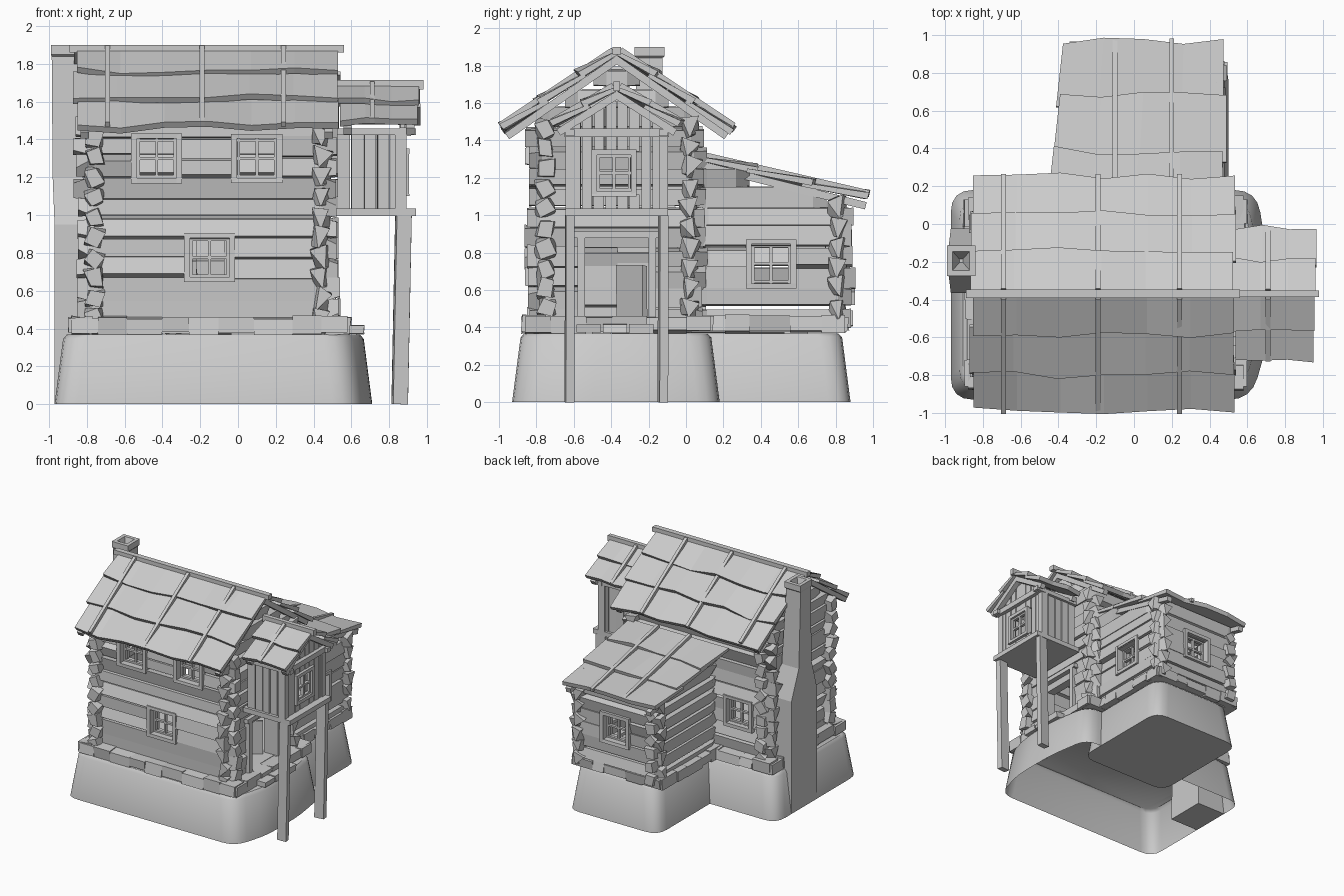
import bpy, bmesh, math, random
from mathutils import Vector

random.seed(4)
old = bpy.data.objects.get("Cube")
if old:
    bpy.data.objects.remove(old)

grey = bpy.data.materials.new("plain grey")
grey.use_nodes = True
grey.diffuse_color = (0.6, 0.6, 0.6, 1)
grey.node_tree.nodes["Principled BSDF"].inputs["Base Color"].default_value = (0.6, 0.6, 0.6, 1)


def rnd(a):
    return random.uniform(-a, a)


def finish(name, bm, smooth=False):
    bmesh.ops.recalc_face_normals(bm, faces=bm.faces)
    mesh = bpy.data.meshes.new(name)
    bm.to_mesh(mesh)
    bm.free()
    mesh.materials.append(grey)
    obj = bpy.data.objects.new(name, mesh)
    bpy.context.collection.objects.link(obj)
    if smooth:
        bpy.ops.object.select_all(action='DESELECT')
        obj.select_set(True)
        bpy.context.view_layer.objects.active = obj
        bpy.ops.object.shade_smooth_by_angle(angle=math.radians(40))


def loft(bm, rings, closed_start=True):
    vs = [[bm.verts.new(p) for p in r] for r in rings]
    n = len(vs[0])
    for a, b in zip(vs, vs[1:]):
        for i in range(n):
            j = (i + 1) % n
            bm.faces.new((a[i], a[j], b[j], b[i]))
    if closed_start:
        bm.faces.new(vs[0])
    bm.faces.new(vs[-1])


def beam(bm, p, q, w, h, jit=0.0, twist=0.0, tips=(False, False), wedge=False):
    """Four-sided beam from p to q; tips gives rough-hewn or wedge-shaped ends."""
    p, q = Vector(p), Vector(q)
    d = (q - p).normalized()
    side = d.cross(Vector((0, 0, 1)))
    side = side.normalized() if side.length > 0.01 else Vector((1, 0, 0))
    up = side.cross(d)
    sec = [(sx * w / 2 + rnd(jit), sy * h / 2 + rnd(jit))
           for sx, sy in ((-1, -1), (1, -1), (1, 1), (-1, 1))]
    base = rnd(twist)
    low, turn, grow = (0.1, 0.3, 1.0) if wedge else (1, 0.6, 0.85)
    stops = []
    for end, inward, tip in ((p, d, tips[0]), (q, -d, tips[1])):
        pair = [(end, base + rnd(turn), grow, low),
                (end + inward * 0.07, base, 1, 1)] if tip else [(end, base, 1, 1)]
        stops += pair if end is p else pair[::-1]
    rings = []
    for c, ang, s, low in stops:
        ca, sa = math.cos(ang) * s, math.sin(ang) * s
        shape = [(x * low if y < 0 else x, y) for x, y in sec]
        rings.append([c + side * (x * ca - y * sa) + up * (x * sa + y * ca) for x, y in shape])
    loft(bm, rings)


PITCH, FIRST = 0.107, 0.505
RIDGE_Y = -0.37


def log_wall(name, axis, c, lo, hi, rows, holes=(), limit=None, wedge=False):
    """Stack of logs along an axis, broken at (start, end, bottom, top) holes."""
    bm = bmesh.new()
    start = FIRST if axis == 'x' else FIRST - PITCH / 2
    for i in range(rows):
        z = start + i * PITCH
        a, b = lo + rnd(0.015), hi + rnd(0.015)
        if limit:
            a, b = limit(z + PITCH * 0.35, a, b)
            if b - a < 0.08:
                continue
        cuts = [a]
        for h in sorted(holes):
            if h[2] < z < h[3]:
                cuts += [h[0], h[1]]
        cuts.append(b)
        for s, e in zip(cuts[::2], cuts[1::2]):
            pts = [(t, c, z) if axis == 'x' else (c, t, z) for t in (s, e)]
            tips = (s == a and e - s > 0.16, e == b and e - s > 0.16)
            beam(bm, *pts, 0.088, 0.098, 0.013, 0.24, tips, wedge)
    finish(name, bm)


def window(name, axis, c, t, z, w=0.27, h=0.26, deep=0.13):
    """Framed window with a thin sash and a cross of glazing bars."""
    bm = bmesh.new()
    at = (lambda u, v: (u, c, v)) if axis == 'x' else (lambda u, v: (c, u, v))
    a, b, lo, hi = t - w / 2, t + w / 2, z - h / 2, z + h / 2
    thin = 0.025

    def upright(u, width, depth):
        size = (width, depth) if axis == 'x' else (depth, width)
        beam(bm, at(u, lo), at(u, hi), *size, 0.001)

    for u in (a + 0.015, b - 0.015):
        upright(u, 0.03, deep)
    for v in (lo + 0.013, hi - 0.013):
        beam(bm, at(a, v), at(b, v), deep, 0.027, 0.002)
    for u in (a + 0.038, t, b - 0.038):
        upright(u, 0.015, thin)
    for v in (lo + 0.034, z, hi - 0.034):
        beam(bm, at(a, v), at(b, v), thin, 0.015)
    finish(name, bm)


def roof_slope(name, x0, x1, top, low, rows, battens, segs=6, flare=0.0):
    """Overlapping wavy board rows on one slope, with battens across them."""
    bm = bmesh.new()
    top, low = Vector((0, *top)), Vector((0, *low))
    d = low - top
    n = Vector((1, 0, 0)).cross(d).normalized()
    n = n if n.z > 0 else -n
    for k in range(rows):
        ta, tb = max(0, k / rows - 0.06), (k + 1) / rows
        rings = []
        ends = (rnd(0.012), rnd(0.012))
        for i in range(segs + 1):
            f = i / segs
            t = tb + rnd(0.033)

            def across(s):
                left = x0 - flare * (1 - s) + ends[0]
                return Vector((left + (x1 + ends[1] - left) * f, 0, 0))

            up, dn = across(ta) + top + d * ta, across(t) + top + d * t
            lift = 0.03 + rnd(0.02)
            rings.append([up, dn + n * (lift - 0.012), dn + n * (lift + 0.024), up + n * 0.022])
        loft(bm, rings)
    for x in battens:
        e = Vector((x, 0, 0))
        beam(bm, e + top + n * 0.035, e + top + d + n * 0.055, 0.026, 0.03)
    for x in (x0 + 0.05, x1 - 0.05):
        e = Vector((x, 0, 0))
        beam(bm, e + top - n * 0.02, e + top + d - n * 0.015, 0.045, 0.04)
    finish(name, bm)


# Plinth: a tapered rounded block open underneath, and a closed one for the wing
def rounded(pts, inset, z, r=0.12, steps=4):
    mid = sum((Vector(p) for p in pts), Vector((0, 0))) / len(pts)
    pts = [Vector((p[0] - math.copysign(inset, p[0] - mid.x),
                   p[1] - math.copysign(inset, p[1] - mid.y))) for p in pts]
    ring = []
    for i, p in enumerate(pts):
        a, b = pts[i - 1] - p, pts[(i + 1) % len(pts)] - p
        a = p + a.normalized() * min(r, a.length * 0.45)
        b = p + b.normalized() * min(r, b.length * 0.45)
        for s in range(steps + 1):
            t = s / steps
            q = a * (1 - t) ** 2 + p * 2 * t * (1 - t) + b * t * t
            ring.append((q.x, q.y, z))
    return ring


house_plan = [(-0.97, -0.93), (0.62, -0.93), (0.71, -0.62), (0.71, -0.2), (0.65, 0.18), (-0.97, 0.18)]
wing_plan = [(-0.35, -0.05), (0.5, -0.05), (0.5, 0.88), (-0.35, 0.88)]
for name, plan, solid in (("house_plinth", house_plan, False), ("wing_plinth", wing_plan, True)):
    bm = bmesh.new()
    loft(bm, [rounded(plan, 0, 0), rounded(plan, 0.045, 0.345), rounded(plan, 0.065, 0.368)], solid)
    finish(name, bm, True)

# Row of rough foundation stones around the house
bm = bmesh.new()
corners = [(-0.83, -0.81), (0.53, -0.81), (0.53, 0.08), (0.41, 0.08),
           (0.41, 0.8), (-0.31, 0.8), (-0.31, 0.08), (-0.83, 0.08)]
for i, p in enumerate(corners):
    p, q = Vector((*p, 0.417)), Vector((*corners[(i + 1) % 8], 0.417))
    d = (q - p).normalized()
    p, q = p - d * 0.05, q + d * 0.05
    count = max(1, round((q - p).length / 0.17))
    cuts = [(k + (rnd(0.25) if 0 < k < count else 0)) / count for k in range(count + 1)]
    for s, e in zip(cuts, cuts[1:]):
        beam(bm, p.lerp(q, s), p.lerp(q, e), 0.13, 0.082, 0.01, 0.06)
for y in (-0.52, -0.38, -0.24):
    beam(bm, (0.61, y - 0.065, 0.392), (0.61, y + 0.065, 0.392), 0.11, 0.045, 0.006)
finish("foundation_stones", bm)

bm = bmesh.new()
beam(bm, (-0.78, RIDGE_Y, 0.415), (0.48, RIDGE_Y, 0.415), 0.8, 0.08)
beam(bm, (0.05, 0, 0.415), (0.05, 0.8, 0.415), 0.68, 0.08)
finish("floor", bm)


# Log walls of the main house
def gable(z, a, b):
    half = (1.86 - z) / 0.7
    return max(a, RIDGE_Y - half), min(b, RIDGE_Y + half)


def shed(z, a, b):
    return a, min(b, 0.1 + (1.30 - z) / 0.26)


log_wall("front_wall", 'x', -0.75, -0.86, 0.53, 10,
         [(-0.56, -0.30, 1.2, 1.43), (-0.03, 0.23, 1.2, 1.43), (-0.28, -0.02, 0.66, 0.9)])
log_wall("back_wall", 'x', 0.02, -0.86, 0.53, 10,
         [(-0.67, -0.41, 0.66, 0.9), (-0.22, 0.3, 0.4, 0.9)], wedge=True)
log_wall("right_wall", 'y', -0.76, -0.85, 0.1, 13, limit=gable)
log_wall("left_wall", 'y', 0.44, -0.85, 0.1, 13, [(-0.55, -0.19, 0.4, 0.87)], gable, True)

# Log walls of the back wing
log_wall("wing_back_wall", 'x', 0.81, -0.36, 0.49, 6, [(-0.07, 0.19, 0.66, 0.9)], wedge=True)
log_wall("wing_right_wall", 'y', -0.28, 0.05, 0.89, 8, limit=shed)
log_wall("wing_left_wall", 'y', 0.40, 0.05, 0.89, 8, [(0.33, 0.58, 0.63, 0.85)], shed, True)

# Windows
window("front_window_upper_right", 'x', -0.75, -0.43, 1.30)
window("front_window_upper_left", 'x', -0.75, 0.10, 1.30)
window("front_window_lower", 'x', -0.75, -0.15, 0.775)
window("back_window", 'x', 0.02, -0.54, 0.775)
window("wing_back_window", 'x', 0.81, 0.06, 0.775)
window("wing_side_window", 'y', 0.40, 0.455, 0.74)
window("porch_window", 'y', 0.875, -0.385, 1.225, 0.24, 0.25, 0.06)

# Door frame and the door leaf standing ajar inside
bm = bmesh.new()
for y in (-0.56, -0.18):
    beam(bm, (0.45, y, 0.43), (0.45, y, 0.9), 0.13, 0.04)
beam(bm, (0.45, -0.6, 0.895), (0.45, -0.14, 0.895), 0.13, 0.035)
finish("door_frame", bm)
bm = bmesh.new()
beam(bm, (0.39, -0.22, 0.59), (0.2, -0.36, 0.59), 0.035, 0.28, 0.006)
finish("door_leaf", bm)

# Roofs, with ridge beams
for name, y in (("front_roof", -0.965), ("back_roof", 0.225)):
    roof_slope(name, -0.86, 0.53, (RIDGE_Y, 1.855), (y, 1.435), 3, (-0.69, -0.19, 0.24))
bm = bmesh.new()
beam(bm, (-0.89, RIDGE_Y, 1.88), (0.56, RIDGE_Y, 1.88), 0.045, 0.04)
beam(bm, (0.5, RIDGE_Y, 1.69), (0.98, RIDGE_Y, 1.69), 0.035, 0.05)
finish("ridge_beams", bm)
roof_slope("wing_roof", -0.37, 0.48, (0.08, 1.29), (0.965, 1.065), 3, (-0.1, 0.2), 4, 0.1)
for name, y in (("porch_roof_front", -0.69), ("porch_roof_back", -0.05)):
    roof_slope(name, 0.53, 0.96, (RIDGE_Y, 1.665), (y, 1.455), 2, (0.71,), 3)

# Raised porch room: floor, posts, rails and upright planks
bm = bmesh.new()
beam(bm, (0.5, RIDGE_Y, 1.015), (0.94, RIDGE_Y, 1.015), 0.55, 0.04)
for y in (-0.62, -0.12):
    beam(bm, (0.855, y - 0.002, 0), (0.875, y, 1.0), 0.05, 0.08, 0.004)
    beam(bm, (0.86, y, 1.0), (0.86, y, 1.45), 0.06, 0.05)
    beam(bm, (0.52, y, 1.44), (0.94, y, 1.44), 0.05, 0.035)
beam(bm, (0.885, -0.65, 1.44), (0.885, -0.09, 1.44), 0.06, 0.045)
finish("porch_frame", bm)

bm = bmesh.new()
for y in (-0.61, -0.13):
    for k in range(5):
        x = 0.56 + k * 0.07
        beam(bm, (x, y, 1.02), (x, y, 1.44), 0.064, 0.025, 0.003, 0.08)
for k in range(8):
    y = -0.59 + k * 0.0629
    top = 1.63 - abs(y - RIDGE_Y) * 0.62
    spans = [(1.02, 1.11), (1.34, top)] if abs(y + 0.385) < 0.12 else [(1.02, top)]
    for a, b in spans:
        beam(bm, (0.87, y, a), (0.87, y, b), 0.025, 0.056, 0.003)
finish("porch_planks", bm)

# Chimney: wide foot, narrow stack and a sunken flue
bm = bmesh.new()


def square(x0, x1, half, z):
    c = -0.195
    return [(x0, c - half, z), (x1, c - half, z), (x1, c + half, z), (x0, c + half, z)]


loft(bm, [square(-0.97, -0.7, 0.17, 0), square(-0.97, -0.72, 0.17, 0.95),
          square(-0.98, -0.82, 0.085, 1.2), square(-0.985, -0.85, 0.068, 1.84),
          square(-0.99, -0.84, 0.08, 1.85), square(-0.99, -0.84, 0.08, 1.9),
          square(-0.96, -0.87, 0.05, 1.9), square(-0.925, -0.905, 0.01, 1.78)])
finish("chimney", bm)
